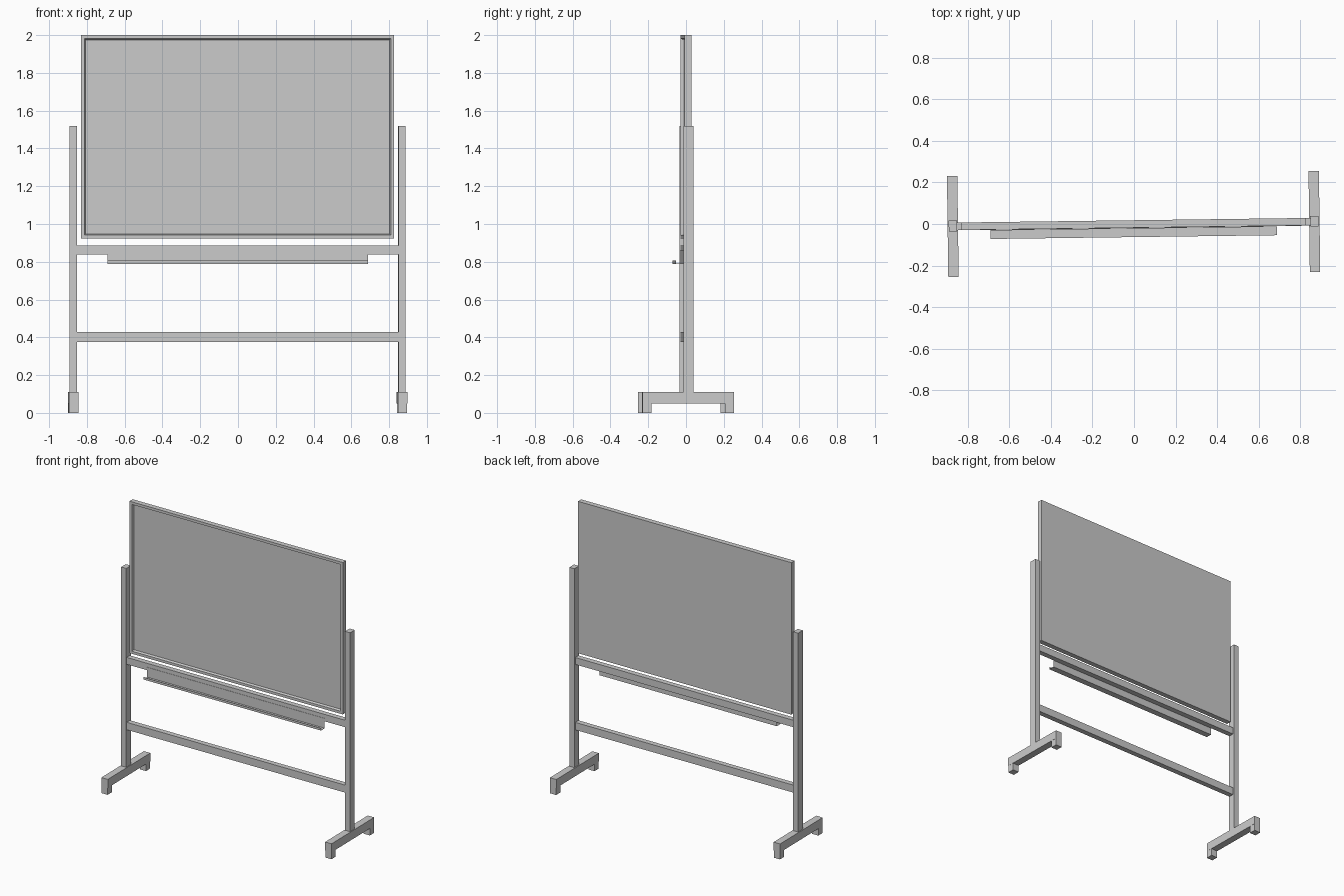
import bpy
import bmesh
from mathutils import Matrix, Vector

cube = bpy.data.objects.get("Cube")
if cube:
    bpy.data.objects.remove(cube, do_unlink=True)

# The whole stand is turned very slightly about the vertical axis
TURN = Matrix.Translation((-0.002, 0, 0)) @ Matrix.Rotation(0.0131, 4, 'Z')

grey = bpy.data.materials.new("plain_grey")
grey.use_nodes = True
grey.diffuse_color = (0.6, 0.6, 0.6, 1)
grey.node_tree.nodes["Principled BSDF"].inputs["Base Color"].default_value = (0.6, 0.6, 0.6, 1)


def finish(name, bm):
    bm.transform(TURN)
    mesh = bpy.data.meshes.new(name)
    bm.to_mesh(mesh)
    bm.free()
    mesh.materials.append(grey)
    obj = bpy.data.objects.new(name, mesh)
    bpy.context.collection.objects.link(obj)
    return obj


def add_box(bm, low, high):
    low, high = Vector(low), Vector(high)
    place = Matrix.Translation((low + high) / 2) @ Matrix.Diagonal((high - low).to_4d())
    place[3][3] = 1
    return bmesh.ops.create_cube(bm, size=1, matrix=place)["verts"]


def box(name, low, high):
    bm = bmesh.new()
    add_box(bm, low, high)
    finish(name, bm)


# Board: a slab whose front is inset to a frame, then sloped in to a sunken panel
bm = bmesh.new()
add_box(bm, (-0.829, -0.018, 0.923), (0.829, 0.018, 2.0))
bm.normal_update()
front = min(bm.faces, key=lambda f: f.calc_center_median().y)
bmesh.ops.inset_region(bm, faces=[front], thickness=0.026)
bmesh.ops.inset_region(bm, faces=[front], thickness=0.009, depth=-0.015)
finish("board", bm)

# Posts and feet, one per side
for side, sign in (("left", 1), ("right", -1)):
    x = 0.87 * sign
    box(side + "_post", (x - 0.0195, -0.024, 0.11), (x + 0.0195, 0.028, 1.52))
    box(side + "_foot", (x - 0.025, -0.243, 0.05), (x + 0.025, 0.243, 0.11))
    for end, y in (("front", -0.219), ("back", 0.219)):
        box(f"{side}_{end}_foot_pad", (x - 0.024, y - 0.024, 0), (x + 0.024, y + 0.024, 0.05))

# Cross rails between the posts
for name, bottom, top in (("upper_rail", 0.838, 0.887), ("lower_rail", 0.374, 0.427)):
    box(name, (-0.851, -0.019, bottom), (0.851, 0.018, top))

# Tray: thin sheet bent from the rail down, forward and up into a lip
bm = bmesh.new()
profile = [(-0.021, 0.86), (-0.021, 0.79), (-0.062, 0.79), (-0.062, 0.806)]
ends = [[bm.verts.new((x, y, z)) for y, z in profile] for x in (-0.69, 0.69)]
for i in range(len(profile) - 1):
    bm.faces.new((ends[0][i], ends[0][i + 1], ends[1][i + 1], ends[1][i]))
tray = finish("tray", bm)
sheet = tray.modifiers.new("sheet", 'SOLIDIFY')
sheet.thickness = 0.002
sheet.offset = 0
